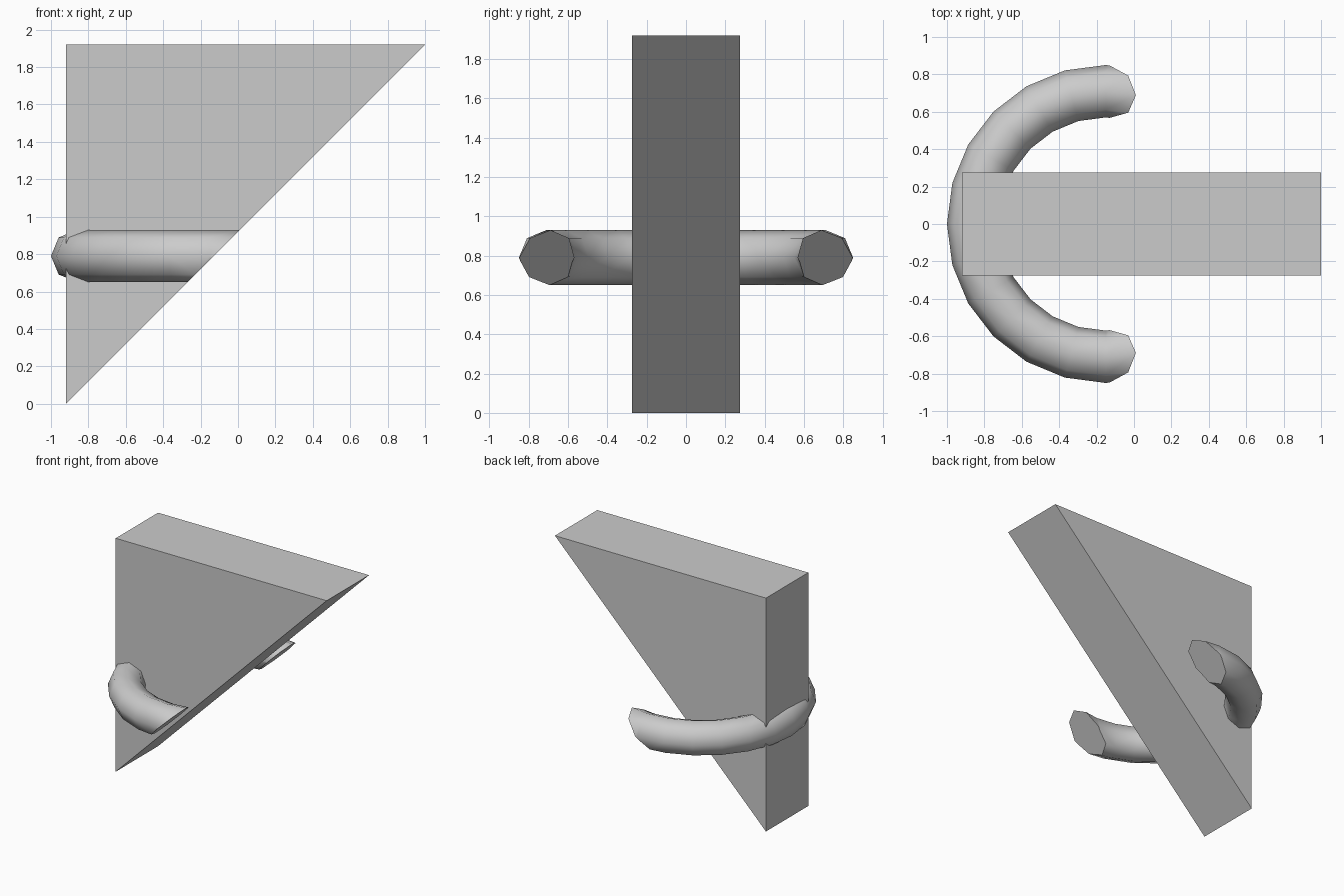
import bpy
import bmesh
from math import radians, cos, sin, tau
from mathutils import Vector, Matrix

# Remove the default object
cube = bpy.data.objects.get("Cube")
if cube:
    bpy.data.objects.remove(cube, do_unlink=True)

# Main dimensions
LEFT, RIGHT, HEIGHT = -0.92, 1.0, 1.92
HALF_DEPTH = 0.275
RING_CENTRE = Vector((-0.15, 0, 0.79))
RING_RADIUS, TUBE_RADIUS = 0.71, 0.14
RING_STEPS, TUBE_STEPS = 24, 8

grey = bpy.data.materials.new("light_grey")
grey.use_nodes = True
colour = (0.6, 0.6, 0.6, 1)
grey.diffuse_color = colour
grey.node_tree.nodes["Principled BSDF"].inputs["Base Color"].default_value = colour


def make_object(name, bm):
    bmesh.ops.recalc_face_normals(bm, faces=bm.faces[:])
    mesh = bpy.data.meshes.new(name)
    bm.to_mesh(mesh)
    bm.free()
    mesh.materials.append(grey)
    obj = bpy.data.objects.new(name, mesh)
    bpy.context.collection.objects.link(obj)
    return obj


# Triangular wedge: a profile extruded from front to back
bm = bmesh.new()
profile = [(LEFT, 0), (RIGHT, HEIGHT), (LEFT, HEIGHT)]
face = bm.faces.new([bm.verts.new((x, -HALF_DEPTH, z)) for x, z in profile])
extruded = bmesh.ops.extrude_face_region(bm, geom=[face])["geom"]
bmesh.ops.translate(bm, vec=(0, 2 * HALF_DEPTH, 0),
                    verts=[v for v in extruded if isinstance(v, bmesh.types.BMVert)])
make_object("wedge_body", bm)

# Ring: an octagon spun round a vertical axis
bm = bmesh.new()
rim = []
for i in range(TUBE_STEPS):
    a = tau * i / TUBE_STEPS
    rim.append(bm.verts.new(RING_CENTRE + Vector(
        (-RING_RADIUS - TUBE_RADIUS * cos(a), 0, TUBE_RADIUS * sin(a)))))
edges = [bm.edges.new((rim[i - 1], rim[i])) for i in range(TUBE_STEPS)]
bmesh.ops.spin(bm, geom=rim + edges, cent=RING_CENTRE, axis=(0, 0, 1),
               angle=tau, steps=RING_STEPS)
bmesh.ops.remove_doubles(bm, verts=bm.verts[:], dist=0.001)
for f in bm.faces:
    f.smooth = True

# Slice the ring along the sloping side of the wedge and cap both ends
slope = Vector((HEIGHT, 0, LEFT - RIGHT)).normalized()
cut = bmesh.ops.bisect_plane(bm, geom=bm.verts[:] + bm.edges[:] + bm.faces[:],
                             plane_co=(LEFT, 0, 0), plane_no=slope, clear_outer=True)
cut_edges = [e for e in cut["geom_cut"] if isinstance(e, bmesh.types.BMEdge)]
for e in cut_edges:
    e.smooth = False
caps = bmesh.ops.holes_fill(bm, edges=cut_edges, sides=0)["faces"]
for f in caps:
    f.smooth = False
make_object("half_ring", bm)
